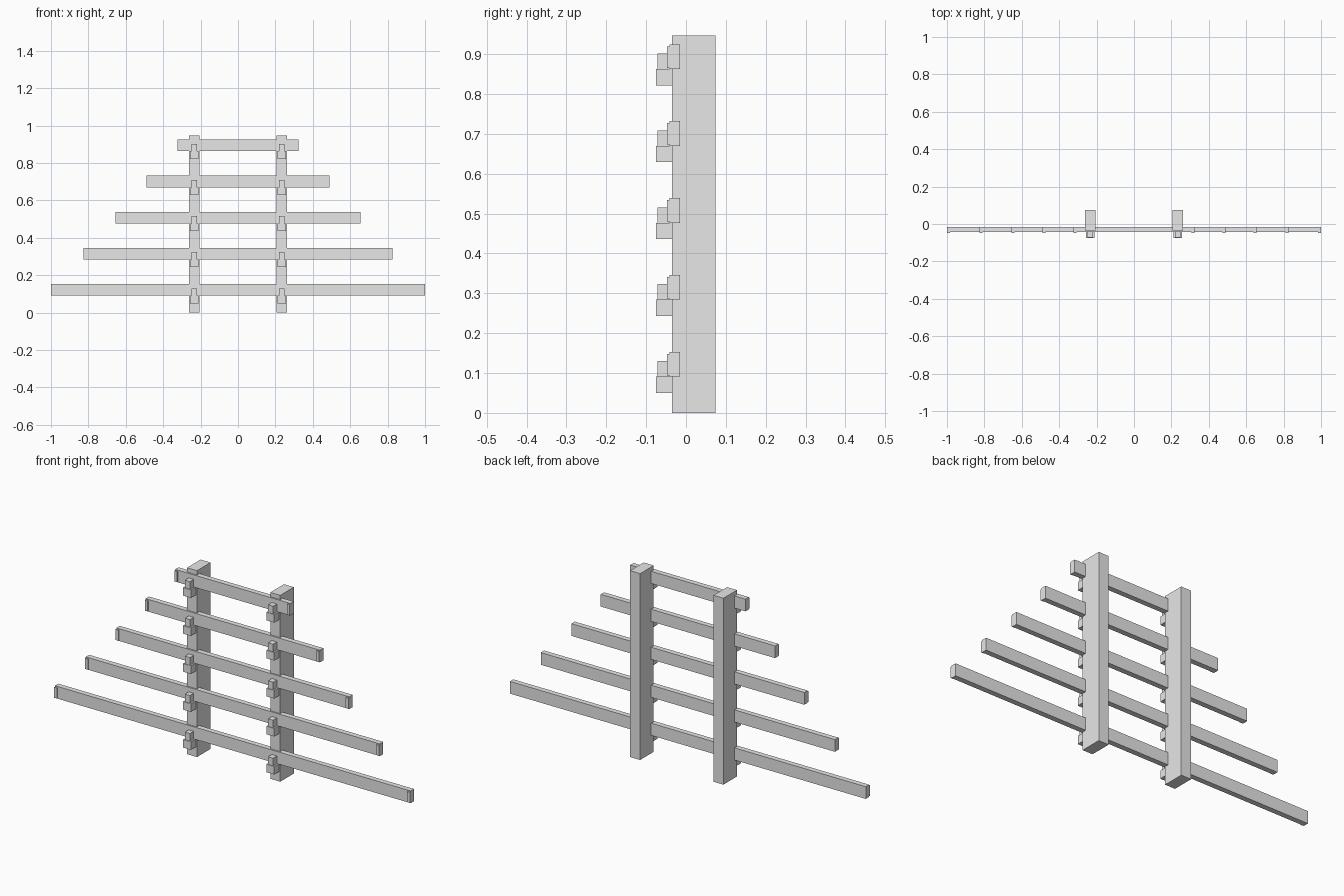
import bpy

default = bpy.data.objects.get("Cube")
if default:
    bpy.data.objects.remove(default, do_unlink=True)

grey = bpy.data.materials.new("plain grey")
grey.use_nodes = True
colour = (0.8, 0.8, 0.8, 1)
grey.diffuse_color = colour
grey.node_tree.nodes["Principled BSDF"].inputs["Base Color"].default_value = colour


def box(name, x, y, z):
    """Flat-sided block spanning the given (low, high) ranges."""
    bpy.ops.mesh.primitive_cube_add(size=1, location=[sum(r) / 2 for r in (x, y, z)])
    ob = bpy.context.object
    ob.name = name
    ob.scale = [r[1] - r[0] for r in (x, y, z)]
    bpy.ops.object.transform_apply(location=False, rotation=False, scale=True)
    ob.data.materials.append(grey)
    return ob


def centred(x, half):
    return (x - half, x + half)


POST_X = 0.234
SPACING = 0.193
SIDES = (("left", 1), ("right", -1))

# Upright posts
for side, s in SIDES:
    box(f"{side}_post", centred(s * POST_X, 0.028), (-0.035, 0.074), (0, 0.947))

# Rails, shortening towards the top
for i, half in enumerate((1.0, 0.827, 0.655, 0.49, 0.324)):
    base = 0.091 + i * SPACING
    top = base + 0.062
    box(f"rail_{i + 1}", (-half, half), (-0.042, -0.015), (base, top))
    for side, s in SIDES:
        # Raised lip at each rail end
        box(f"{side}_rail_lip_{i + 1}", centred(s * (half - 0.008), 0.008),
            (-0.048, -0.04), (base + 0.003, top - 0.005))
        # Bracket under the rail: wide block with a narrow retaining peg
        x = s * POST_X
        box(f"{side}_bracket_{i + 1}", centred(x, 0.022), (-0.075, -0.034),
            (base - 0.041, base))
        box(f"{side}_peg_{i + 1}", centred(x, 0.014), (-0.072, -0.04),
            (base - 0.001, base + 0.039))
